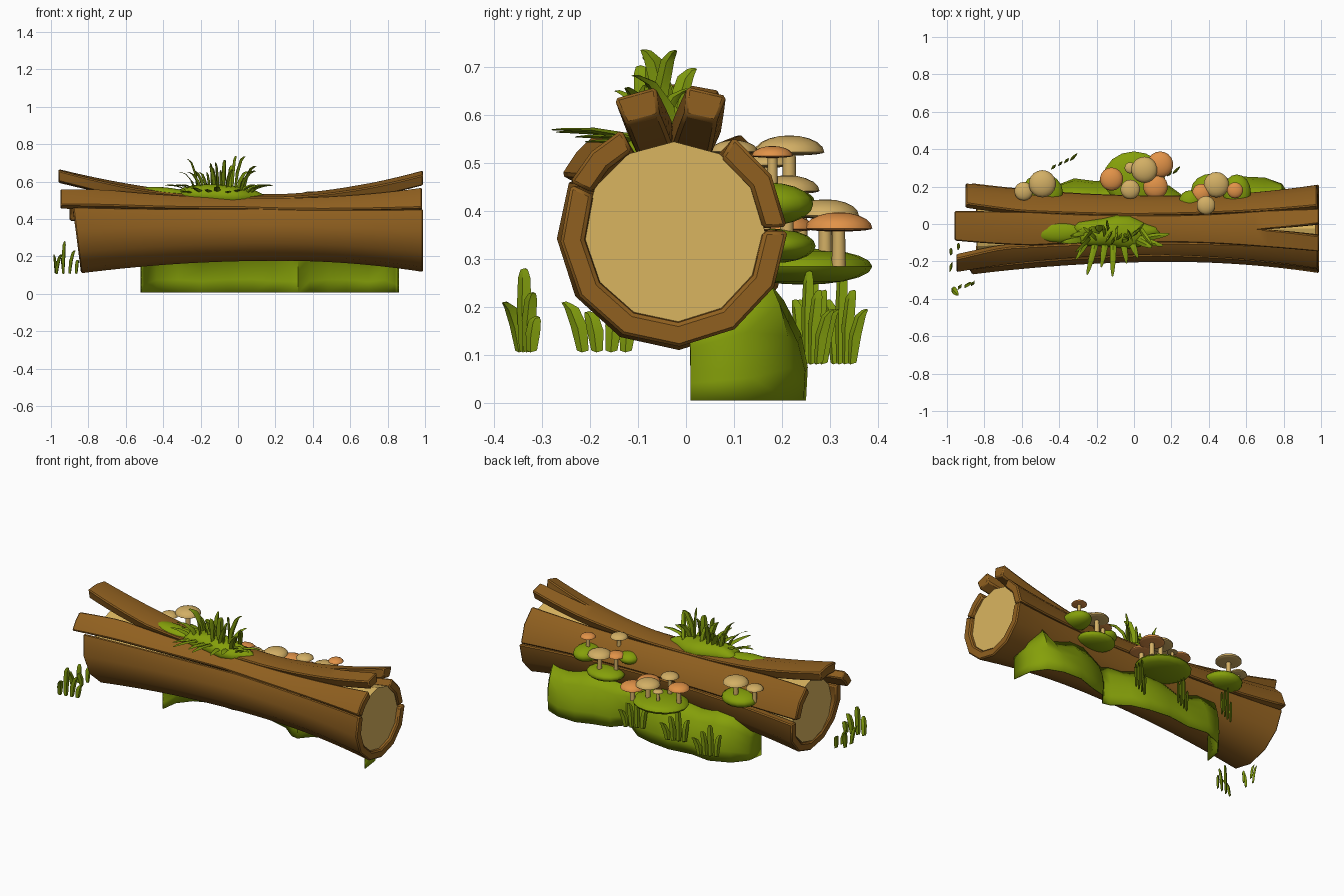
import bpy, bmesh, math, random
from mathutils import Matrix, Vector

if "Cube" in bpy.data.objects:
    bpy.data.objects.remove(bpy.data.objects["Cube"])

random.seed(4)
CY, CZ = -0.025, 0.355          # log axis


def mat(name, c):
    m = bpy.data.materials.new(name)
    m.diffuse_color = (*c, 1)
    m.use_nodes = True
    m.node_tree.nodes["Principled BSDF"].inputs["Base Color"].default_value = m.diffuse_color
    return m


BARK = mat("bark_brown", (0.28, 0.117, 0.014))
WOOD = mat("pale_wood", (0.70, 0.46, 0.115))
MOSS = mat("moss_green", (0.235, 0.35, 0.003))
GRASS = mat("grass_green", (0.21, 0.32, 0.004))
TAN = mat("tan_cap", (0.65, 0.43, 0.13))
ORANGE = mat("orange_cap", (0.76, 0.29, 0.065))


def finish(name, bm, material, angle=40, bevel=0, solid=0):
    bmesh.ops.recalc_face_normals(bm, faces=bm.faces)
    me = bpy.data.meshes.new(name)
    bm.to_mesh(me)
    bm.free()
    me.materials.append(material)
    ob = bpy.data.objects.new(name, me)
    bpy.context.collection.objects.link(ob)
    if solid:
        ob.modifiers.new("thickness", 'SOLIDIFY').thickness = solid
    if bevel:
        b = ob.modifiers.new("bevel", 'BEVEL')
        b.width, b.segments, b.limit_method = bevel, 1, 'ANGLE'
        b.angle_limit = math.radians(50)
    bpy.ops.object.select_all(action='DESELECT')
    ob.select_set(True)
    bpy.context.view_layer.objects.active = ob
    bpy.ops.object.shade_smooth_by_angle(angle=math.radians(angle))
    return ob


def loft(bm, rings):
    rows = [[bm.verts.new(p) for p in r] for r in rings]
    n = len(rows[0])
    for a, b in zip(rows, rows[1:]):
        for i in range(n):
            j = (i + 1) % n
            bm.faces.new((a[i], a[j], b[j], b[i]))
    return rows


def radius(x):                  # waisted log, flaring to both ends
    return 0.178 + (0.06 * ((x - 0.2) / 0.79) ** 2 if x > 0.2 else 0.062 * ((x - 0.2) / 1.1) ** 2)


def keyed(keys, x):             # linear interpolation of (x, v1, v2...) keys
    if x <= keys[0][0]:
        return keys[0][1:]
    for a, b in zip(keys, keys[1:]):
        if x <= b[0]:
            f = (x - a[0]) / (b[0] - a[0])
            return [p + (q - p) * f for p, q in zip(a[1:], b[1:])]
    return keys[-1][1:]


def strip(name, x0, x1, key_sets, n, lift, th=0.05, slant=0):
    """Curved bark plank; each key set gives (x, start angle, end angle).
    Neighbouring key sets are fused wherever their edges coincide."""
    bm = bmesh.new()
    for keys in key_sets:
        rings = []
        for k in range(29):
            u = k / 28
            xm = x0 + (x1 - x0) * u
            a0, a1 = keyed(keys, xm)
            ring = []
            for inner in (0, 1):
                for i in range(n + 1):
                    s = i / n if not inner else 1 - i / n
                    a = math.radians(a0 + (a1 - a0) * s)
                    r = radius(xm) + lift(xm) - inner * th
                    x = xm + slant * (1 - u) * (1 - math.sin(a)) / 2
                    ring.append((x, CY + r * math.cos(a), CZ + r * math.sin(a)))
            rings.append(ring)
        rows = loft(bm, rings)
        for row in (rows[0], rows[-1]):
            for i in range(n):
                bm.faces.new((row[i], row[i + 1], row[2 * n - i], row[2 * n + 1 - i]))
    if len(key_sets) > 1:
        bmesh.ops.remove_doubles(bm, verts=bm.verts, dist=1e-5)
        inside = [f for f in bm.faces if sum(len(e.link_faces) > 2 for e in f.edges) >= 2]
        bmesh.ops.delete(bm, geom=inside, context='FACES')
    finish(name, bm, BARK, 33, 0.007)


def curl(left, right, s=0.2, p=1.5):
    return lambda x: (left if x < 0 else right) * max(0, (abs(x) - s) / (0.98 - s)) ** p


# bark planks around the log
strip("lower_bark", -0.9, 0.99, [[(-0.9, 153, 362), (0.1, 144, 365), (0.99, 155, 361)]], 7,
      curl(0.006, 0), slant=0.06)
strip("front_bark", -0.95, 0.985, [[(-0.95, 128, 153), (-0.7, 117, 149), (0, 115, 143.5),
                                    (0.99, 117, 154)]], 2, curl(0.02, 0.005))
strip("back_bark", -0.9, 0.98, [[(-0.9, 10, 57), (-0.6, 7, 64), (0, 6, 65), (0.99, 3, 58)]], 2,
      curl(0.01, 0.0))
strip("top_bark", -0.96, 0.99,
      [[(-0.96, 72, 87), (-0.55, 66, 90), (0, 65, 91), (0.7, 65, 91), (0.99, 69, 85)],
       [(-0.96, 87, 102), (-0.55, 90, 114), (0, 91, 115), (0.7, 91, 115), (0.99, 97, 114)]],
      1, curl(0.068, 0.068), 0.062)

# pale wood core, its flat ends set slightly inside the bark
bm = bmesh.new()
core = [[(x, CY + (radius(x) - 0.045) * math.cos(i * math.pi / 6),
          CZ + (radius(x) - 0.045) * math.sin(i * math.pi / 6)) for i in range(12)]
        for x in [-0.84 + 1.81 * k / 20 for k in range(21)]]
rows = loft(bm, core)
bm.faces.new(rows[0])
bm.faces.new(rows[-1])
finish("wood_core", bm, WOOD, 20)

# moss skirt: wavy open sheet from the log's back underside to the ground
plan = [(-.52, .01), (-.505, .11), (-.44, .19), (-.32, .24), (-.2, .225), (-.05, .245), (.08, .23),
        (.19, .2), (.28, .13), (.32, .12), (.38, .19), (.48, .215), (.58, .25), (.7, .245),
        (.79, .21), (.845, .13), (.86, .01)]
bm = bmesh.new()
cols = []
for i, (x, y) in enumerate(plan):
    r = radius(x)
    yt = min(y * 0.85, 0.9 * r + CY) - 0.02 * (i % 3 == 1) * (y > .1)
    zt = CZ - math.sqrt(r * r - (yt - CY) ** 2) + 0.012
    cols.append([bm.verts.new((x, y + (yt - y) * u ** 2.2 + 0.012 * math.sin(math.pi * u) * (y > .1),
                               0.006 + (zt - 0.006) * u)) for u in (0, .25, .5, .75, 1)])
for a, b in zip(cols, cols[1:]):
    for j in range(4):
        bm.faces.new((a[j], b[j], b[j + 1], a[j + 1]))
finish("moss_skirt", bm, MOSS, 50, solid=0.006)


def blob(name, loc, size, material, under=1.0, tilt=0, seg=16, wave=0):
    bm = bmesh.new()
    bmesh.ops.create_uvsphere(bm, u_segments=seg, v_segments=10, radius=1)
    for v in bm.verts:
        if v.co.z < 0:
            v.co.z *= under
        k = 1 + wave * math.sin(5 * math.atan2(v.co.y, v.co.x) + 1)
        v.co.x, v.co.y = v.co.x * k, v.co.y * k
    m = Matrix.Translation(loc) @ Matrix.Rotation(tilt, 4, 'Y') @ Matrix.Diagonal((*size, 1))
    bmesh.ops.transform(bm, matrix=m, verts=bm.verts)
    return finish(name, bm, material, 60)


# moss pads on the back and moss patches on top
for i, (loc, size) in enumerate([
        ((0.0, 0.245, 0.285), (0.165, 0.143, 0.038)), ((-0.49, 0.17, 0.415), (0.11, 0.1, 0.045)),
        ((0.42, 0.18, 0.328), (0.115, 0.09, 0.036)), ((0.55, 0.17, 0.415), (0.075, 0.095, 0.045)),
        ((0.3, 0.12, 0.43), (0.06, 0.06, 0.035))]):
    blob(f"moss_pad_{i}", loc, size, MOSS)
blob("top_moss", (-0.1, -0.045, 0.525), (0.23, 0.085, 0.06), MOSS, 1, 0.06, 20, 0.1)
blob("top_moss_small", (-0.4, -0.045, 0.54), (0.145, 0.055, 0.03), MOSS, 1, 0.07)

# mushrooms: x, y, cap top z, cap radius, foot z, colour
for i, (x, y, z, r, foot, m) in enumerate([
        (-.59, .175, .52, .05, .42, TAN), (-.49, .215, .558, .073, .42, TAN),
        (-.12, .24, .425, .062, .29, ORANGE), (-.02, .185, .445, .052, .29, TAN),
        (.055, .29, .425, .07, .29, TAN), (.14, .318, .398, .07, .29, ORANGE),
        (.115, .2, .395, .066, .29, ORANGE), (-.02, .3, .385, .03, .29, TAN),
        (.36, .165, .465, .05, .34, ORANGE), (.44, .21, .475, .068, .34, TAN),
        (.385, .1, .548, .05, .43, TAN), (.54, .18, .536, .043, .43, ORANGE)]):
    h = 0.48 * r
    blob(f"mushroom_cap_{i}", (x, y, z - h), (r, r, h), m, 0.2, 0, 18)
    bm = bmesh.new()
    s = 0.006 + 0.1 * r
    bmesh.ops.create_cone(bm, cap_ends=True, segments=8, radius1=s * 1.15, radius2=s,
                          depth=z - h - foot + 0.01,
                          matrix=Matrix.Translation((x, y, (z - h + foot) / 2)))
    finish(f"mushroom_stem_{i}", bm, TAN, 60)


def blade(bm, base, h, lean, w, yaw):
    """Flat blade that bends toward lean and tapers to a blunt tip."""
    side = Vector((math.cos(yaw), math.sin(yaw), 0))
    flat = Vector((-side.y, side.x, 0.7)) * 0.008
    rings = []
    for t, k in ((0, .7), (.35, 1), (.7, .85), (.92, .5), (1, .2)):
        c = Vector(base) + Vector((0, 0, h * math.sin(t * 1.57))) + Vector(lean) * t ** 1.5
        rings.append([c + side * w * k, c + flat * k, c - side * w * k, c - flat * k])
    rows = loft(bm, rings)
    bm.faces.new(rows[0])
    bm.faces.new(rows[-1])


def tuft(name, blades):
    bm = bmesh.new()
    for b in blades:
        blade(bm, *b)
    finish(name, bm, GRASS, 35)


U = random.uniform
# large tuft on top: upright blades and blades drooping over the front
tuft("top_grass", [((-0.1 + dx, U(-.09, -.02), .55), U(.09, .19),
                    (dx * .6 + U(-.02, .02), U(-.1, .07), 0), U(.016, .024), U(.9, 2.2))
                   for dx in [-.13 + .26 * i / 17 for i in range(18)]])
tuft("drooping_grass", [((-0.1 + dx, -.08, .535), h, (dx * .5, l, -.01), .018, U(-.3, .3))
                        for dx, h, l in ((-.14, .02, -.11), (-.1, .04, -.19), (-.05, .03, -.15),
                                         (-.01, .045, -.2), (.04, .02, -.13), (.08, .03, -.1))])
tuft("side_grass", [((-0.1 + dx, U(-.09, -.02), .545), .045, (dx * .7, U(-.07, .03), -.01), .017, 1.57)
                    for dx in (-.17, -.14, -.12, .12, .15, .17)])
# tufts in front of the left end
tuft("front_left_grass", [((-.97 + .035 * i, -.345 + .008 * i, .11), h, (.03 - .02 * (i % 2), l, 0),
                           .018, 1.0) for i, (h, l) in enumerate([(.1, -.035), (.17, .0), (.12, .01),
                                                                  (.07, .01)])])
tuft("left_end_grass", [((-.975 + .04 * (i % 2), -.215 + .03 * i, .11), h, (-.01, l, 0), .018, 1.3)
                        for i, (h, l) in enumerate([(.1, -.04), (.08, -.02), (.1, .02), (.08, .015)])])
# tufts along the back of the moss skirt
for k, (x, y) in enumerate([(.17, .255), (-.12, .265), (-.38, .325)]):
    tuft(f"back_grass_{k}", [((x - .045 + .03 * i, y - .015 + .012 * i, .085), h, (l, l, 0), .018,
                              .8) for i, (h, l) in enumerate([(.13, -.015), (.19, .005),
                                                              (.15, .015), (.11, .03)])])
